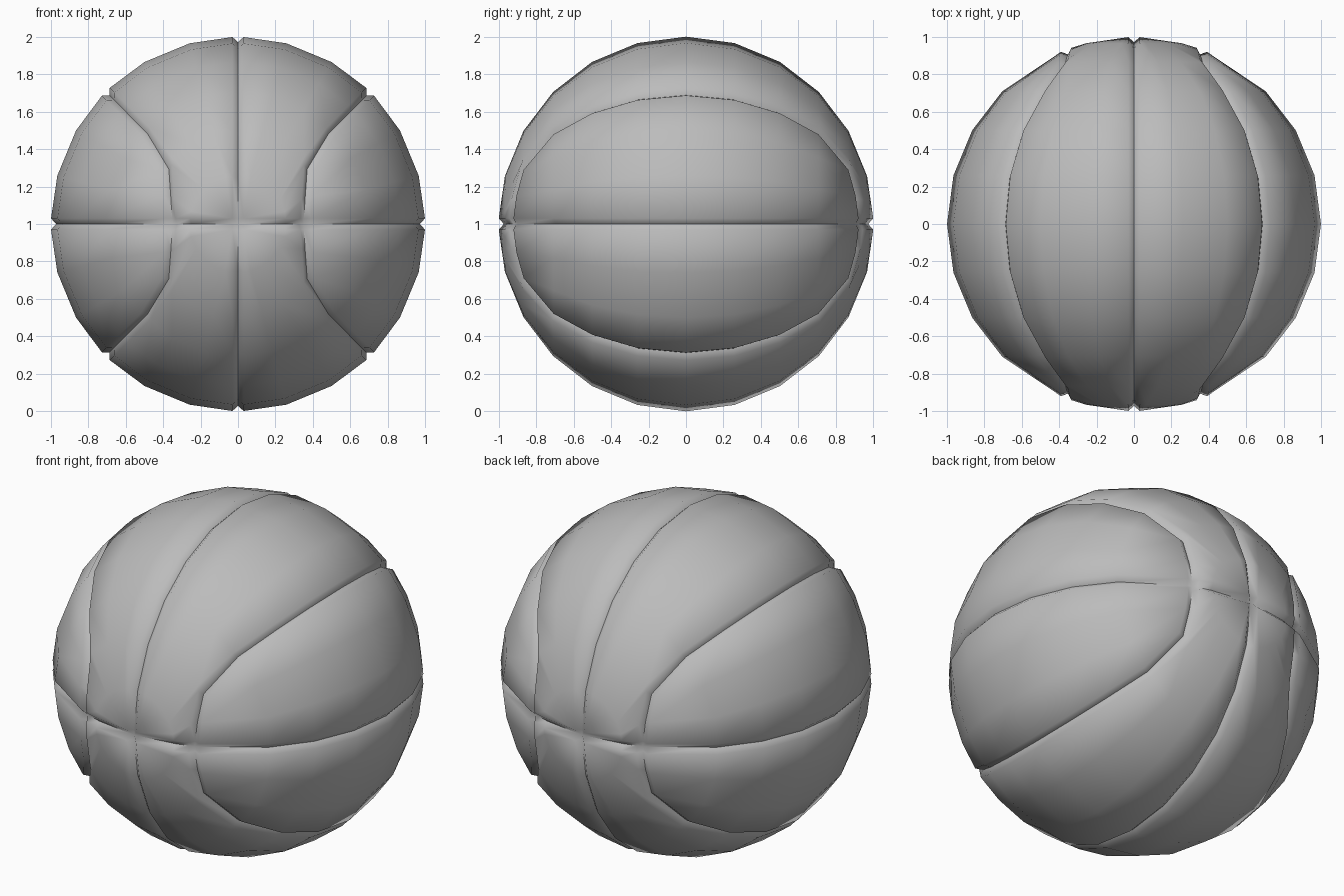
import bpy, bmesh, math
from mathutils import Vector, Matrix
from mathutils.geometry import intersect_point_line

if "Cube" in bpy.data.objects:
    bpy.data.objects.remove(bpy.data.objects["Cube"])

GROOVE_HALF_WIDTH = 0.03
GROOVE_RADIUS = 0.972
EPS = 0.002

rubber = bpy.data.materials.new("grey_rubber")
rubber.use_nodes = True
rubber.diffuse_color = (0.5, 0.5, 0.5, 1)
rubber.node_tree.nodes["Principled BSDF"].inputs["Base Color"].default_value = (0.5, 0.5, 0.5, 1)

# Low-poly sphere with its poles at the front and back
bm = bmesh.new()
bmesh.ops.create_uvsphere(bm, u_segments=24, v_segments=12, radius=1)
bmesh.ops.rotate(bm, verts=bm.verts, matrix=Matrix.Rotation(math.pi / 2, 3, 'X'))

# Bend the ring near each pole into the rounded ends of the side panels
ring_y = math.cos(math.radians(30))
ring_targets = {0: (0.36, 0), 15: (0.37, 0.15), 30: (0.38, 0.30)}
curve = set()
for v in bm.verts:
    x, y, z = v.co
    if abs(abs(y) - ring_y) < EPS:
        angle = round(math.degrees(math.atan2(abs(z), abs(x))))
        if angle in ring_targets:
            tx, tz = ring_targets[angle]
            ty = math.sqrt(1 - tx * tx - tz * tz)
            v.co = [math.copysign(t, c) for t, c in zip((tx, ty, tz), (x, y, z))]
            curve.add(v)
    elif abs(abs(x) - abs(z)) < EPS and abs(y) < 0.72:
        curve.add(v)

# Cut the diagonals that join the straight seams to the rounded ends
for f in list(bm.faces):
    ends = [v for v in f.verts if v in curve]
    if len(ends) == 2 and not bm.edges.get(ends):
        bmesh.ops.connect_verts(bm, verts=ends)


def is_seam(edge):
    a, b = edge.verts
    on_plane = any(abs(a.co[i]) < EPS and abs(b.co[i]) < EPS for i in (0, 2))
    return on_plane or (a in curve and b in curve)


seams = [e for e in bm.edges if is_seam(e)]
lines = [(e.verts[0].co.copy(), e.verts[1].co.copy()) for e in seams]


def seam_distance(p):
    best = 9.0
    for a, b in lines:
        q, t = intersect_point_line(p, a, b)
        best = min(best, (p - a.lerp(b, max(0, min(1, t)))).length)
    return best


# Widen the seams and sink their centre lines into V-shaped grooves
bmesh.ops.bevel(bm, geom=seams, offset=GROOVE_HALF_WIDTH, offset_type='OFFSET',
                segments=2, profile=0.5, affect='EDGES', clamp_overlap=True)
for v in bm.verts:
    depth = GROOVE_RADIUS if seam_distance(v.co) < 0.012 else 1
    v.co = v.co.normalized() * depth
bmesh.ops.recalc_face_normals(bm, faces=bm.faces)
bmesh.ops.translate(bm, verts=bm.verts, vec=Vector((0, 0, 1)))

mesh = bpy.data.meshes.new("ball")
bm.to_mesh(mesh)
bm.free()
mesh.materials.append(rubber)
ball = bpy.data.objects.new("ball", mesh)
bpy.context.collection.objects.link(ball)

# Soft panel edges, sharp groove bottoms
bpy.context.view_layer.objects.active = ball
ball.select_set(True)
bpy.ops.object.shade_smooth_by_angle(angle=math.radians(62))
